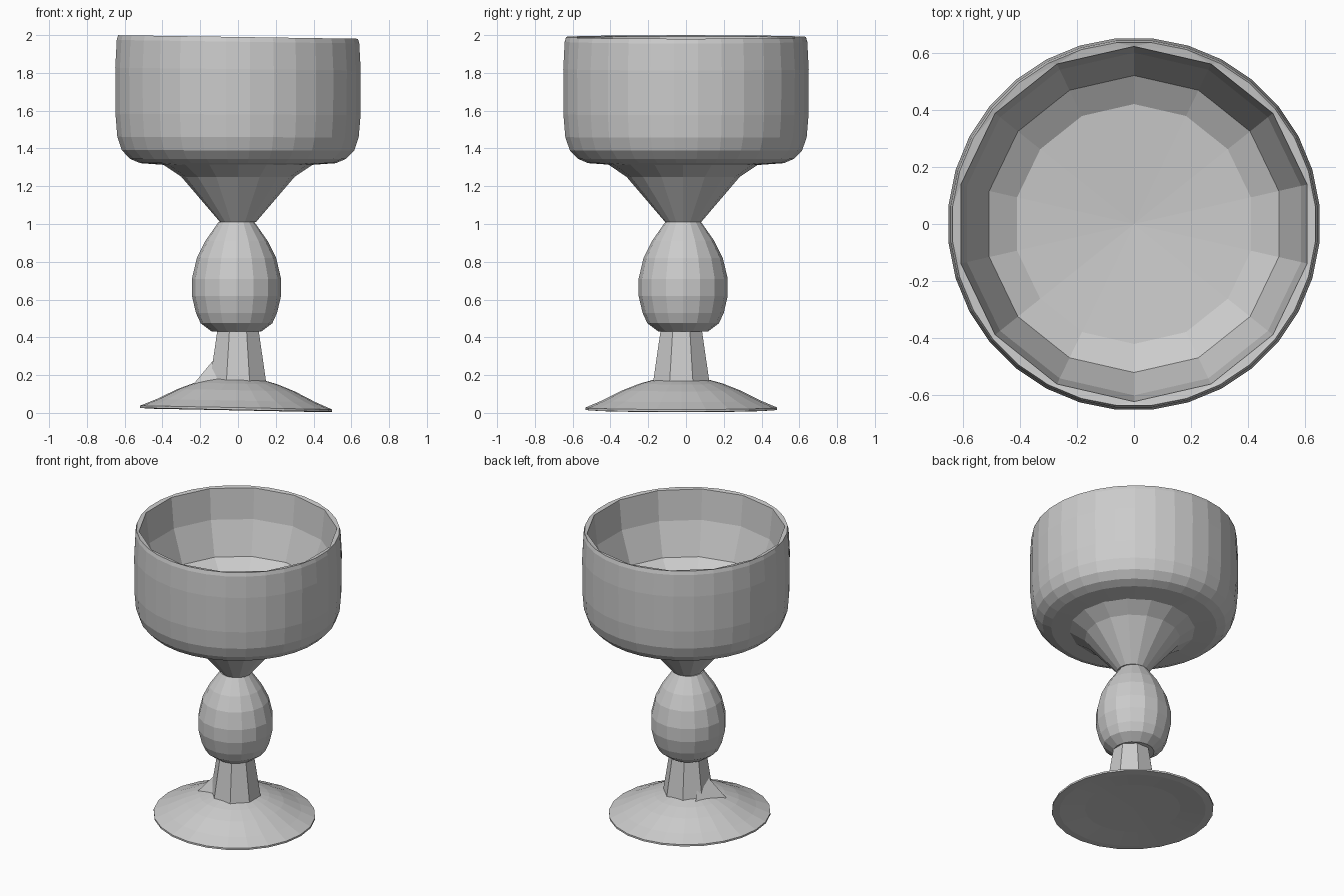
import bpy, bmesh
from math import sin, cos, pi

if "Cube" in bpy.data.objects:
    bpy.data.objects.remove(bpy.data.objects["Cube"])


def ring(bm, r, z, n, c=(0, 0), turn=0.0):
    """One horizontal loop, or a single point when r is 0."""
    if r == 0:
        return [bm.verts.new((c[0], c[1], z))]
    return [bm.verts.new((c[0] + r * cos(turn + 2 * pi * i / n),
                          c[1] + r * sin(turn + 2 * pi * i / n), z)) for i in range(n)]


def lathe(bm, profile, n, c=(0, 0), turn=0.0):
    """Spin (radius, height) points about a vertical axis; returns the loops."""
    loops = [ring(bm, r, z, n, c, turn) for r, z in profile]
    for a, b in zip(loops, loops[1:]):
        for i in range(n):
            j = (i + 1) % n
            quad = [a[i % len(a)], a[j % len(a)], b[j % len(b)], b[i % len(b)]]
            bm.faces.new(list(dict.fromkeys(quad)))
    return loops


def loop_edges(bm, loop):
    return [bm.edges.get((loop[i], loop[i - 1])) for i in range(len(loop))]


def finish(bm, name):
    bmesh.ops.recalc_face_normals(bm, faces=bm.faces)
    mesh = bpy.data.meshes.new(name)
    bm.to_mesh(mesh)
    bm.free()
    obj = bpy.data.objects.new(name, mesh)
    bpy.context.collection.objects.link(obj)
    return obj


def turned_part(name, profile, n, c=(0, 0), turn=0.0, tilt=0.0):
    bm = bmesh.new()
    lathe(bm, profile, n, c, turn)
    for v in bm.verts:
        v.co.z -= tilt * v.co.x
    return finish(bm, name)


# Bowl: finely faceted outside, coarser inside, joined at the rim
bm = bmesh.new()
outer = lathe(bm, [(0, 1.3), (0.35, 1.31), (0.52, 1.322), (0.575, 1.345), (0.618, 1.39),
                   (0.642, 1.46), (0.652, 1.58), (0.653, 1.82), (0.645, 1.965), (0.638, 1.99)],
              32, turn=pi / 32)
inner = lathe(bm, [(0.622, 1.985), (0.6, 1.78), (0.52, 1.56), (0.42, 1.5), (0, 1.47)],
              14, turn=pi / 14)
bmesh.ops.bridge_loops(bm, edges=loop_edges(bm, outer[-1]) + loop_edges(bm, inner[0]))
for v in bm.verts:  # the rim dips slightly to the right
    v.co.z -= 0.015 * v.co.x * max(0, (v.co.z - 1.32) / 0.68)
finish(bm, "bowl")

# Cone under the bowl
turned_part("bowl_support", [(0, 1.01), (0.095, 1.01), (0.3, 1.25), (0.4, 1.317), (0, 1.317)],
            16, (0, -0.015))

# Egg-shaped knop
turned_part("knop", [(0, 0.43), (0.13, 0.43), (0.19, 0.475), (0.215, 0.53), (0.236, 0.62),
                     (0.236, 0.71), (0.21, 0.82), (0.165, 0.91), (0.095, 1.01), (0, 1.01)],
            16, (-0.008, -0.015))

# Tapered stem
turned_part("stem", [(0, 0.12), (0.16, 0.17), (0.118, 0.44), (0, 0.44)], 8,
            (0, -0.025), pi / 8)

# Small buttress on the left of the stem
bm = bmesh.new()
tip = [bm.verts.new(p) for p in ((-0.13, -0.06, 0.28), (-0.06, -0.09, 0.28), (-0.11, 0.03, 0.27))]
base = [bm.verts.new(p) for p in ((-0.25, -0.11, 0.135), (0, -0.17, 0.15), (-0.14, 0.1, 0.15))]
bm.faces.new(tip)
bm.faces.new(base)
for i in range(3):
    j = (i + 1) % 3
    bm.faces.new((tip[i], tip[j], base[j], base[i]))
finish(bm, "stem_buttress")

# Wide, slightly tilted foot with a shallow hollow underneath
turned_part("foot", [(0, 0.035), (0.3, 0.028), (0.46, 0.013), (0.508, 0.016), (0.508, 0.028),
                     (0.42, 0.065), (0.31, 0.12), (0.22, 0.155), (0.13, 0.18), (0, 0.18)],
            24, (-0.01, -0.025), tilt=0.02)
